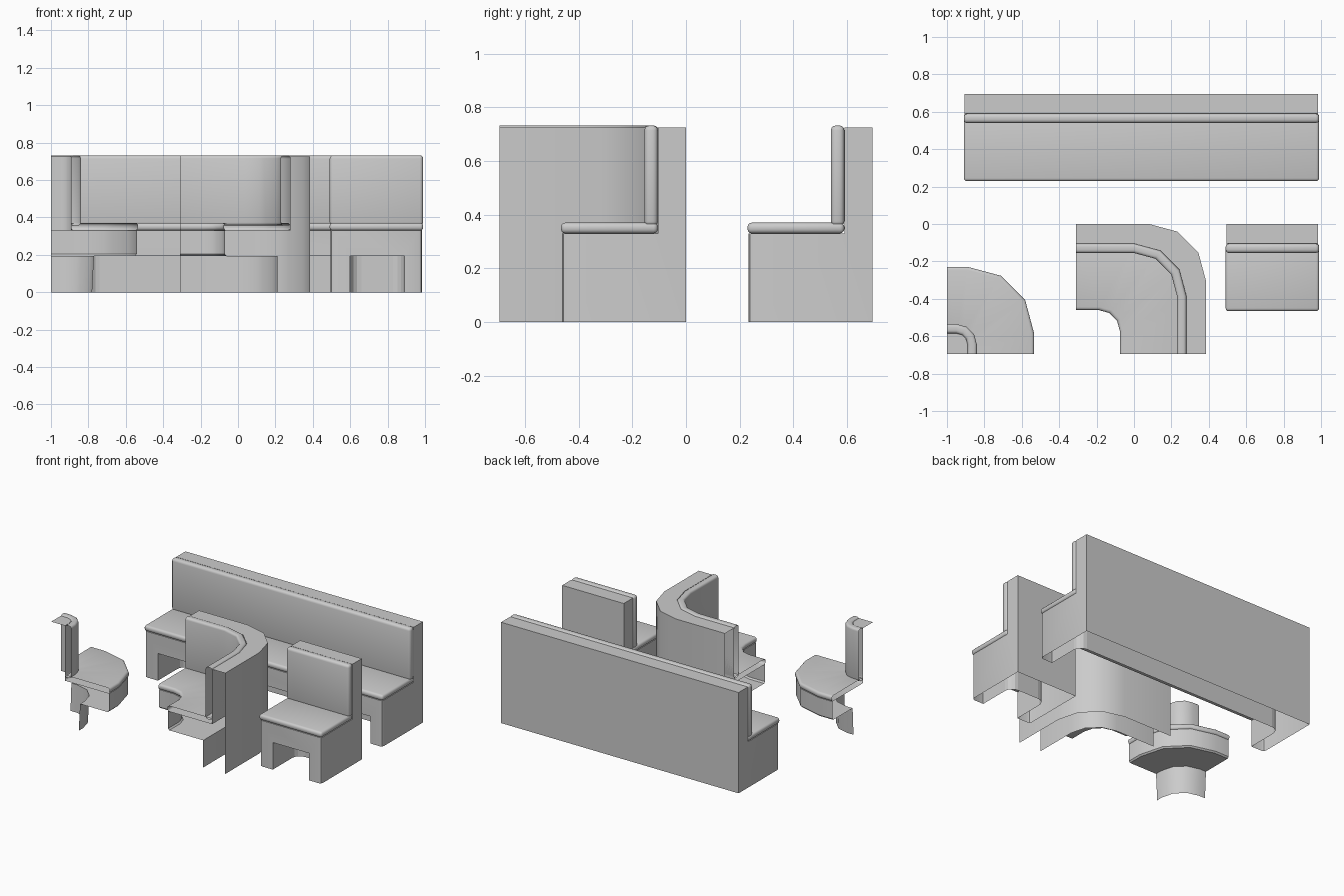
import bpy, bmesh, math
from mathutils import Vector

if "Cube" in bpy.data.objects:
    bpy.data.objects.remove(bpy.data.objects["Cube"], do_unlink=True)

# One plain grey for everything
GREY = (0.6, 0.6, 0.6, 1)
grey = bpy.data.materials.new("plain grey")
grey.use_nodes = True
grey.diffuse_color = GREY
grey.node_tree.nodes["Principled BSDF"].inputs["Base Color"].default_value = GREY

SEAT_Z, TOP_Z, KICK_Z = 0.33, 0.725, 0.195


def add_object(name, bm):
    mesh = bpy.data.meshes.new(name)
    bm.to_mesh(mesh)
    bm.free()
    mesh.materials.append(grey)
    obj = bpy.data.objects.new(name, mesh)
    bpy.context.collection.objects.link(obj)
    return obj


def smooth(obj):
    bpy.ops.object.select_all(action='DESELECT')
    obj.select_set(True)
    bpy.context.view_layer.objects.active = obj
    bpy.ops.object.shade_smooth_by_angle(angle=math.radians(40))


def box(name, low, high, bevel=0, segments=2, pick=lambda edge: True):
    bm = bmesh.new()
    bmesh.ops.create_cube(bm, size=1)
    for v in bm.verts:
        v.co = [l + (c + 0.5) * (h - l) for c, l, h in zip(v.co, low, high)]
    if bevel:
        bmesh.ops.bevel(bm, geom=[e for e in bm.edges if pick(e)], offset=bevel,
                        segments=segments, profile=0.5, affect='EDGES')
    return add_object(name, bm)


def is_upright(edge):
    a, b = edge.verts
    return abs(a.co.z - b.co.z) > 0.1


# Straight seat: base shell with kick recess, seat cushion, back cushion
def straight_seat(name, x0, x1, back):
    front = back - 0.462
    profile = [(front, 0), (front, SEAT_Z), (back - 0.105, SEAT_Z),
               (back - 0.105, TOP_Z), (back, TOP_Z), (back, 0)]
    bm = bmesh.new()
    side = bm.faces.new([bm.verts.new((x0 + 0.005, y, z)) for y, z in profile])
    swept = bmesh.ops.extrude_face_region(bm, geom=[side])["geom"]
    for v in swept:
        if isinstance(v, bmesh.types.BMVert):
            v.co.x = x1 - 0.005
    bmesh.ops.recalc_face_normals(bm, faces=bm.faces)
    corners = [e for e in bm.edges if is_upright(e)
               and all(abs(v.co.y - front) < 0.001 for v in e.verts)]
    bmesh.ops.bevel(bm, geom=corners, offset=0.02, segments=2, profile=0.5, affect='EDGES')
    base = add_object(name + "_base", bm)

    cutter = box(name + "_cutter", (x0 + 0.11, front - 0.2, -0.2),
                 (x1 - 0.1, front + 0.28, KICK_Z), 0.06, 4,
                 lambda e: is_upright(e) and e.verts[0].co.y > front)
    cutter.hide_render = True
    cut = base.modifiers.new("kick_recess", 'BOOLEAN')
    cut.operation, cut.solver, cut.object = 'DIFFERENCE', 'EXACT', cutter
    smooth(base)
    bpy.ops.object.modifier_apply(modifier=cut.name)
    bpy.data.objects.remove(cutter, do_unlink=True)

    # Open underside
    bm = bmesh.new()
    bm.from_mesh(base.data)
    floor = [f for f in bm.faces if all(abs(v.co.z) < 0.001 for v in f.verts)]
    bmesh.ops.delete(bm, geom=floor, context='FACES')
    bm.to_mesh(base.data)
    bm.free()

    smooth(box(name + "_seat_cushion", (x0, front - 0.004, SEAT_Z),
               (x1, back - 0.105, 0.37), 0.016, 3))
    smooth(box(name + "_back_cushion", (x0, back - 0.155, 0.357),
               (x1, back - 0.105, 0.732), 0.018, 3))


# Quarter-turn plan path: straight, three-sided arc, straight
def turn_path(extent, straight):
    r = extent - straight
    points = [(0, extent)]
    for i in range(4):
        a = math.radians(90 - 30 * i)
        points.append((straight + r * math.cos(a), straight + r * math.sin(a)))
    return points + [(extent, 0)]


# Sweep a profile of (extent, straight, z) round the turn, ends left open
def sweep(name, origin, profile, closed=False):
    bm = bmesh.new()
    rows = [[bm.verts.new(Vector((origin[0] + x, origin[1] + y, z)))
             for x, y in turn_path(e, s)] for e, s, z in profile]
    for i in range(len(rows) if closed else len(rows) - 1):
        a, b = rows[i], rows[(i + 1) % len(rows)]
        for k in range(len(a) - 1):
            bm.faces.new((a[k], b[k], b[k + 1], a[k + 1]))
    bmesh.ops.remove_doubles(bm, verts=bm.verts, dist=0.0005)
    smooth(add_object(name, bm))


# Rounded cushion section, with straight length blended from s0 to s1
def cushion(e0, e1, s0, s1, z0, z1, r=0.016):
    section = []
    corners = [(e1 - r, z0 + r, -90), (e1 - r, z1 - r, 0),
               (e0 + r, z1 - r, 90), (e0 + r, z0 + r, 180)]
    for ce, cz, start in corners:
        for i in range(4):
            a = math.radians(start + 30 * i)
            e = ce + r * math.cos(a)
            section.append((e, s0 + (s1 - s0) * (e - e0) / (e1 - e0), cz + r * math.sin(a)))
    return section


straight_seat("long_bench", -0.91, 0.99, 0.695)
straight_seat("single_seat", 0.49, 0.99, 0.0)

# Inner corner seat, facing the inside of the turn
inner = (-0.31, -0.695)
sweep("inner_corner_base", inner, [
    (0.695, 0.39, 0), (0.695, 0.39, TOP_Z), (0.59, 0.31, TOP_Z), (0.59, 0.31, SEAT_Z),
    (0.24, 0.12, SEAT_Z), (0.24, 0.12, KICK_Z + 0.01), (0.25, 0.12, KICK_Z),
    (0.52, 0.31, KICK_Z), (0.52, 0.31, 0)])
sweep("inner_corner_seat_cushion", inner, cushion(0.235, 0.59, 0.12, 0.31, SEAT_Z, 0.37), True)
sweep("inner_corner_back_cushion", inner, cushion(0.54, 0.59, 0.31, 0.31, 0.357, 0.732), True)

# Outer corner seat, facing the outside of the turn
outer = (-1.0, -0.695)
sweep("outer_corner_base", outer, [
    (0.22, 0.05, 0), (0.23, 0.05, KICK_Z), (0.45, 0.11, KICK_Z), (0.46, 0.11, KICK_Z + 0.01),
    (0.46, 0.11, SEAT_Z), (0.11, 0.05, SEAT_Z), (0.11, 0.05, TOP_Z), (0, 0, TOP_Z)])
sweep("outer_corner_seat_cushion", outer, cushion(0.11, 0.466, 0.05, 0.11, SEAT_Z, 0.37), True)
sweep("outer_corner_back_cushion", outer, cushion(0.11, 0.16, 0.05, 0.05, 0.357, 0.732), True)
